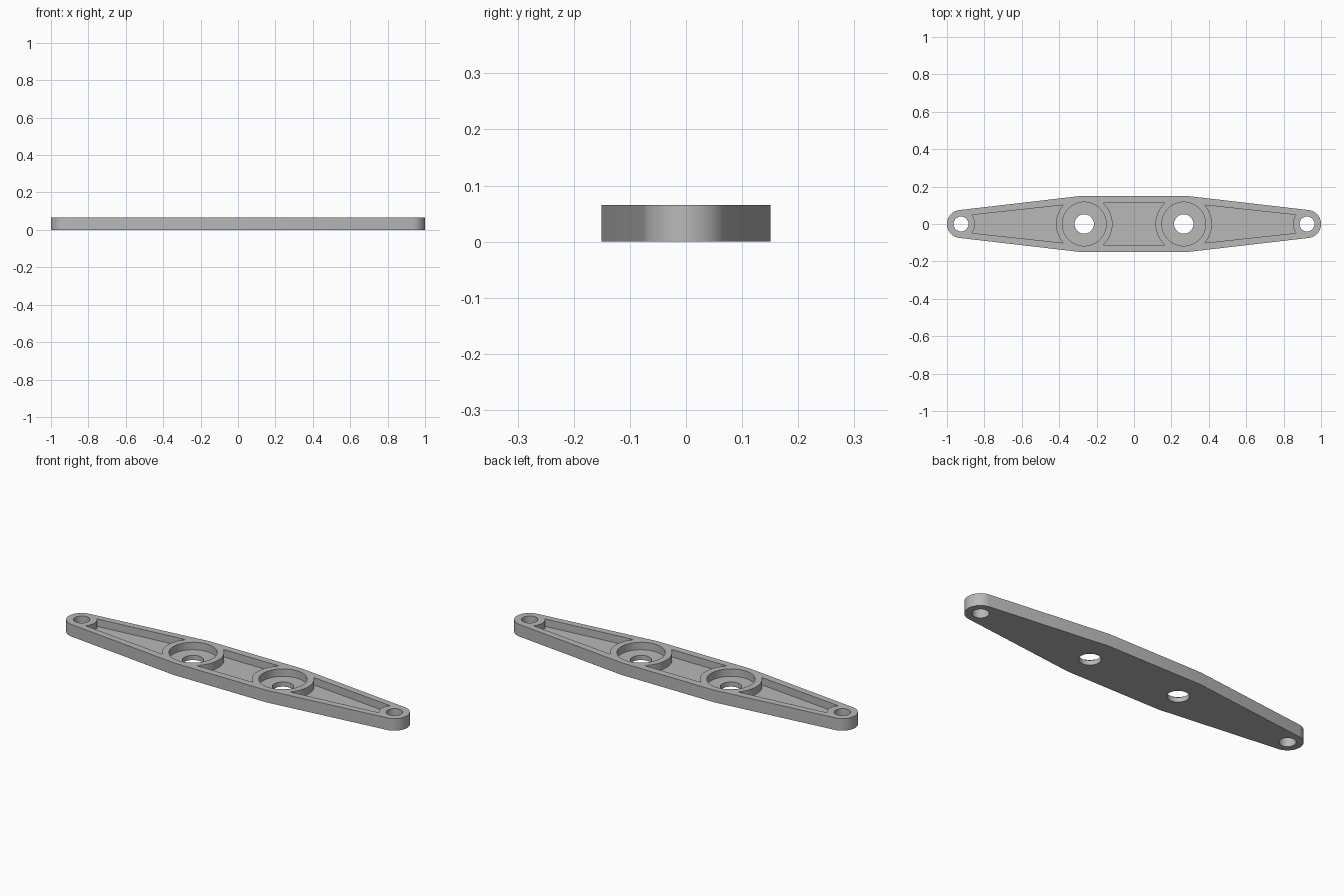
import bpy
import bmesh
from math import sin, cos, radians, asin, tan, degrees

cube = bpy.data.objects.get("Cube")
if cube:
    bpy.data.objects.remove(cube, do_unlink=True)

THICK, FLOOR = 0.065, 0.025
HALF_W = 0.151
HUB_X, HUB_R, SEAT_R, BORE_R = 0.266, 0.151, 0.117, 0.052
END_X, END_R, PIN_R = 0.925, 0.075, 0.04


def arc(cx, r, start, stop, n=25):
    """Points on an arc centred on the x axis, angles in degrees."""
    angles = [radians(start + (stop - start) * i / (n - 1)) for i in range(n)]
    return [(cx + r * cos(a), r * sin(a)) for a in angles]


def circle(cx, r, n=64):
    return arc(cx, r, 0, 360, n + 1)[:-1]


def flip(points):
    """Rotate a profile half a turn about the z axis."""
    return [(-x, -y) for x, y in points]


def prism(name, points, z0, z1):
    bm = bmesh.new()
    face = bm.faces.new([bm.verts.new((x, y, z0)) for x, y in points])
    result = bmesh.ops.extrude_face_region(bm, geom=[face])
    for v in result["geom"]:
        if isinstance(v, bmesh.types.BMVert):
            v.co.z = z1
    bmesh.ops.recalc_face_normals(bm, faces=bm.faces)
    mesh = bpy.data.meshes.new(name)
    bm.to_mesh(mesh)
    bm.free()
    obj = bpy.data.objects.new(name, mesh)
    bpy.context.collection.objects.link(obj)
    return obj


# Tapered plate: straight flanks tangent to the round ends
taper = asin((HALF_W - END_R) / (END_X - HUB_X))
corner_x = HUB_X + HALF_W * tan(taper / 2)
sweep = 90 - degrees(taper)
half = [(corner_x, -HALF_W)] + arc(END_X, END_R, -sweep, sweep, 33) + [(corner_x, HALF_W)]
plate = prism("link_plate", half + flip(half), 0, THICK)

# Recessed pockets, with ends that follow the round bosses
end_pocket = arc(HUB_X, HUB_R, -42, 42) + arc(END_X, END_R, 140, 220, 17)
mid_pocket = arc(-HUB_X, HUB_R, -48.5, 48.5) + arc(HUB_X, HUB_R, 131.5, 228.5)
top = THICK + 0.1
cutters = [prism("middle_pocket_cutter", mid_pocket, FLOOR, top)]
for side in (1, -1):
    pocket = end_pocket if side > 0 else flip(end_pocket)
    cutters += [
        prism("end_pocket_cutter", pocket, FLOOR, top),
        prism("seat_cutter", circle(side * HUB_X, SEAT_R), FLOOR, top),
        prism("bore_cutter", circle(side * HUB_X, BORE_R), -0.1, top),
        prism("pin_hole_cutter", circle(side * END_X, PIN_R, 48), -0.1, top),
    ]

# Cut all recesses and holes, then discard the cutters
for cutter in cutters:
    cutter.hide_render = True
    mod = plate.modifiers.new(cutter.name, "BOOLEAN")
    mod.operation = "DIFFERENCE"
    mod.solver = "EXACT"
    mod.object = cutter
bpy.context.view_layer.update()
cut = bpy.data.meshes.new_from_object(
    plate.evaluated_get(bpy.context.evaluated_depsgraph_get()))
plate.modifiers.clear()
plate.data = cut
for cutter in cutters:
    bpy.data.objects.remove(cutter, do_unlink=True)

# Plain grey finish
grey = bpy.data.materials.new("plain_grey")
grey.use_nodes = True
colour = (0.48, 0.48, 0.48, 1)
grey.diffuse_color = colour
grey.node_tree.nodes["Principled BSDF"].inputs["Base Color"].default_value = colour
cut.materials.clear()
cut.materials.append(grey)

# Smooth round walls, crisp rims
for obj in bpy.context.selected_objects:
    obj.select_set(False)
plate.select_set(True)
bpy.context.view_layer.objects.active = plate
bpy.ops.object.shade_smooth_by_angle(angle=radians(20))
